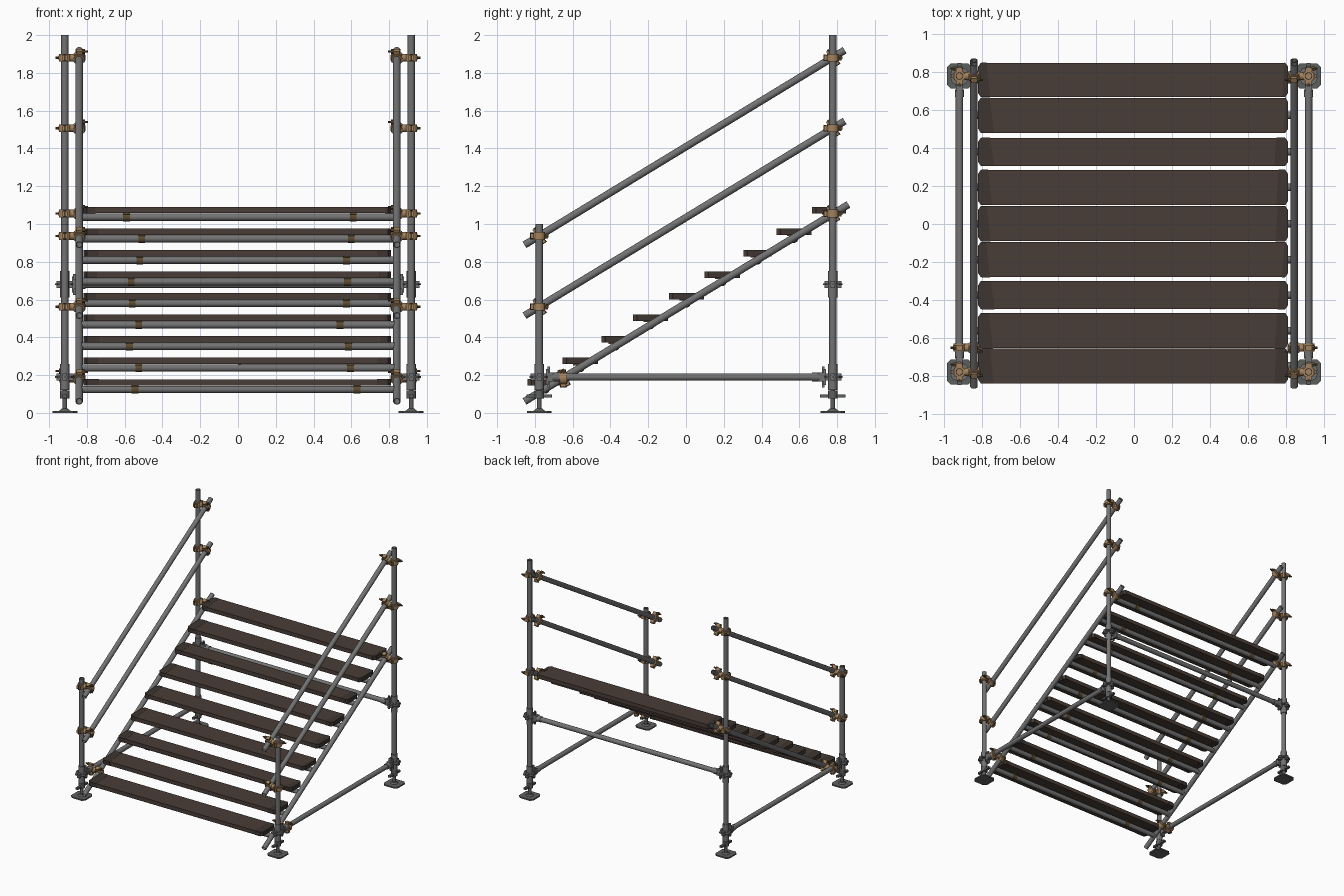
import bpy, bmesh, math, random
from mathutils import Vector, Matrix

if "Cube" in bpy.data.objects:
    bpy.data.objects.remove(bpy.data.objects["Cube"])

random.seed(4)

def mat(name, c):
    m = bpy.data.materials.new(name)
    m.diffuse_color = (*c, 1)
    m.use_nodes = True
    m.node_tree.nodes["Principled BSDF"].inputs["Base Color"].default_value = m.diffuse_color
    return m

STEEL = mat("galvanised steel", (0.17, 0.17, 0.17))
DARK = mat("dark cast steel", (0.11, 0.115, 0.11))
TAN = mat("coupler bronze", (0.36, 0.22, 0.11))
WOOD = mat("dark plank wood", (0.066, 0.047, 0.038))
WORN = mat("worn plank end", (0.047, 0.036, 0.030))
STRAP = mat("strap brown", (0.11, 0.07, 0.03))

def cyl(bm, a, b, r, seg=20, r2=None):
    a, b = Vector(a), Vector(b)
    d = b - a
    q = d.to_track_quat('Z', 'Y').to_matrix().to_4x4()
    bmesh.ops.create_cone(bm, cap_ends=True, segments=seg, radius1=r, radius2=r if r2 is None else r2,
                          depth=d.length, matrix=Matrix.Translation((a + b) / 2) @ q)

def pipe(bm, a, b, r, wall=0.004, seg=20):
    """open tube with a wall thickness"""
    a, b = Vector(a), Vector(b)
    q = (b - a).to_track_quat('Z', 'Y').to_matrix()
    rings = []
    for p, rad in ((a, r - wall), (a, r), (b, r), (b, r - wall)):
        rings.append([bm.verts.new(p + q @ Vector((rad * math.cos(t), rad * math.sin(t), 0)))
                      for t in (2 * math.pi * i / seg for i in range(seg))])
    for k in range(4):
        A, B = rings[k], rings[(k + 1) % 4]
        for i in range(seg):
            j = (i + 1) % seg
            bm.faces.new((A[i], A[j], B[j], B[i]))

def box(bm, c, s, rot=None):
    m = Matrix.Translation(c) @ (rot or Matrix()) @ Matrix.Diagonal((*s, 1))
    bmesh.ops.create_cube(bm, size=1, matrix=m)

def prism(bm, pts, z0, z1):
    lo = [bm.verts.new((x, y, z0)) for x, y in pts]
    hi = [bm.verts.new((x, y, z1)) for x, y in pts]
    n = len(pts)
    bm.faces.new(hi)
    bm.faces.new(lo[::-1])
    for i in range(n):
        bm.faces.new((lo[i], lo[(i + 1) % n], hi[(i + 1) % n], hi[i]))

def obj(name, bm, m):
    bmesh.ops.recalc_face_normals(bm, faces=bm.faces)
    me = bpy.data.meshes.new(name)
    bm.to_mesh(me)
    bm.free()
    for p in me.polygons:
        p.use_smooth = True
    me.set_sharp_from_angle(angle=math.radians(35))
    me.materials.append(m)
    o = bpy.data.objects.new(name, me)
    bpy.context.collection.objects.link(o)
    return o

PX, PY, RX, R = 0.917, 0.777, 0.841, 0.0195
SL = 0.608                                   # slope of rails
U = Vector((0, 1, SL)).normalized()          # rail direction
N = Vector((0, -SL, 1)).normalized()         # across the rail

def coupler(name, x, s, y, z, main):
    """swivel coupler: one clamp on 'main' axis tube at x, one on the sloping tube"""
    side = Vector((0, 1, 0)) if main.z else Vector((0, 0, 1))
    P, Q = Vector((x, y, z)), Vector((s * RX, y, z))
    bm, bolts = bmesh.new(), bmesh.new()
    X = Vector((s, 0, 0))
    for c, ax, sd, out in ((P, main, side, 1), (Q, U, N, -1)):
        pipe(bm, c - ax * 0.021, c + ax * 0.021, 0.030, 0.011)
        cyl(bm, c - ax * 0.012, c + ax * 0.012, 0.034)
        rot = Matrix((X, sd, ax)).transposed().to_4x4()
        for k in (1, -1):                    # flange ears
            box(bm, c + sd * k * 0.035, (0.03, 0.022, 0.028), rot)
        # eye bolt, nut and hinge pin
        e = c + sd * 0.039
        cyl(bolts, e - X * out * 0.02, e + X * out * 0.048, 0.006, 10)
        cyl(bolts, e + X * out * 0.016, e + X * out * 0.030, 0.013, 6)
        h = c - sd * 0.041
        cyl(bolts, h - ax * 0.018, h + ax * 0.018, 0.007, 10)
    cyl(bm, P - X * 0.025, Q + X * 0.025, 0.021)
    obj(name + "_clamp", bm, TAN)
    obj(name + "_bolts", bolts, STRAP)

def ledger_end(bm, p, d):
    """cast ledger head at post point p, d points from post along the ledger"""
    d = Vector(d)
    p = Vector(p)
    w = Vector((d.y, d.x, 0))
    rot = Matrix((d, w, Vector((0, 0, 1)))).transposed().to_4x4()
    box(bm, p + d * 0.062, (0.032, 0.034, 0.05), rot)
    box(bm, p + d * 0.043, (0.012, 0.04, 0.085), rot)
    box(bm, p + d * 0.05, (0.012, 0.014, 0.11), rot)   # wedge
    cyl(bm, p + d * 0.07, p + d * 0.11, 0.024)

Z = Vector((0, 0, 1))
for s, sn in ((-1, "left"), (1, "right")):
    for yy, yn, top in ((-PY, "front", 1.0), (PY, "back", 2.0)):
        x = s * PX
        n = f"{yn}_{sn}"
        # post
        bm = bmesh.new()
        pipe(bm, (x, yy, 0.12), (x, yy, top), R)
        obj(n + "_post", bm, STEEL)
        # base plate with cut corners, and jack
        bm = bmesh.new()
        a, c = 0.066, 0.046
        prism(bm, [(x + u, yy + v) for u, v in ((a, c), (c, a), (-c, a), (-a, c),
                                                (-a, -c), (-c, -a), (c, -a), (a, -c))], 0, 0.011)
        cyl(bm, (x, yy, 0.011), (x, yy, 0.022), 0.03, 20, 0.016)
        obj(n + "_base_plate", bm, DARK)
        bm = bmesh.new()
        cyl(bm, (x, yy, 0.01), (x, yy, 0.2), 0.013, 16)
        cyl(bm, (x, yy, 0.075), (x, yy, 0.118), 0.025, 16)
        box(bm, (x, yy, 0.09), (0.022, 0.135, 0.016))
        obj(n + "_jack_screw", bm, DARK)
        # node sleeves with flange
        bm = bmesh.new()
        for zc in ([0.19] if yy < 0 else [0.19, 0.68]):
            cyl(bm, (x, yy, zc - 0.07), (x, yy, zc + 0.07), 0.0245)
            cyl(bm, (x, yy, zc - 0.004), (x, yy, zc + 0.004), 0.052, 8)
            for k in range(4):
                t = k * math.pi / 2
                box(bm, (x + 0.034 * math.cos(t), yy + 0.034 * math.sin(t), zc),
                    (0.022, 0.022, 0.036))
        obj(n + "_node_sleeve", bm, STEEL)
        # couplers on the posts
        for i, zc in enumerate((0.937, 0.562) if yy < 0 else (1.88, 1.507, 1.055)):
            coupler(f"{n}_coupler_{i + 1}", x, s, yy, zc, Z)
    # side ledger
    bm = bmesh.new()
    cyl(bm, (s * PX, -PY + 0.09, 0.19), (s * PX, PY - 0.09, 0.19), R)
    ledger_end(bm, (s * PX, -PY, 0.19), (0, 1, 0))
    ledger_end(bm, (s * PX, PY, 0.19), (0, -1, 0))
    obj(sn + "_side_ledger", bm, STEEL)
    coupler(sn + "_ledger_coupler", s * PX, s, -0.65, 0.183, Vector((0, 1, 0)))
    # sloping tubes: stair stringer, middle rail, handrail
    for nm, z0, y0, y1 in (("stringer", 0.108, -0.855, 0.86), ("middle_rail", 0.562, -0.855, 0.84),
                           ("handrail", 0.937, -0.855, 0.84)):
        bm = bmesh.new()
        pipe(bm, (s * RX, y0, z0 + (y0 + PY) * SL), (s * RX, y1, z0 + (y1 + PY) * SL), R)
        obj(f"{sn}_{nm}", bm, STEEL)

# back cross ledger
bm = bmesh.new()
cyl(bm, (-PX + 0.09, PY, 0.68), (PX - 0.09, PY, 0.68), R)
ledger_end(bm, (-PX, PY, 0.68), (1, 0, 0))
ledger_end(bm, (PX, PY, 0.68), (-1, 0, 0))
obj("back_ledger", bm, STEEL)

# steps: (y centre, depth, left strap x, right strap x)
steps = [(-0.745, 0.184, -0.545, 0.63), (-0.56, 0.184, -0.525, 0.595), (-0.374, 0.147, -0.575, 0.585),
         (-0.187, 0.184, -0.525, 0.54), (0.002, 0.184, -0.56, 0.575), (0.192, 0.184, -0.565, 0.58),
         (0.379, 0.147, -0.52, 0.575), (0.571, 0.184, -0.51, 0.6), (0.757, 0.18, -0.59, 0.61)]
for i, (y, d, xa, xb) in enumerate(steps):
    top = 0.178 + i * 0.114
    h = d / 2
    bm = bmesh.new()
    prism(bm, [(-0.805, -h + y), (0.795, -h + y), (0.805, -h + y + 0.015), (0.805, h + y - 0.015),
               (0.795, h + y), (-0.805, h + y), (-0.815, h + y - 0.015), (-0.815, -h + y + 0.015)],
          top - 0.033, top)
    obj(f"step_{i + 1}_plank", bm, WOOD)
    # worn end plates
    bm = bmesh.new()
    e = random.uniform(0.73, 0.76)
    prism(bm, [(-0.819, y - h + 0.02), (-0.8, y - h - 0.001), (-e, y - h - 0.001), (-e - 0.02, y + h + 0.001),
               (-0.8, y + h + 0.001), (-0.819, y + h - 0.02)], top - 0.034, top + 0.001)
    f = random.uniform(0.73, 0.79)
    prism(bm, [(f, y - h - 0.001), (0.793, y - h - 0.001), (0.809, y - h + 0.02), (0.809, y + h - 0.02),
               (0.793, y + h + 0.001), (f + 0.012, y + h + 0.001)], top - 0.034, top + 0.001)
    obj(f"step_{i + 1}_worn_ends", bm, WORN)
    # bearer tube, with fixing straps
    zt = top - 0.054
    bm = bmesh.new()
    cyl(bm, (-RX + 0.012, y, zt), (RX - 0.012, y, zt), R)
    obj(f"step_{i + 1}_bearer", bm, STEEL)
    bm = bmesh.new()
    for x in (xa, xb):
        cyl(bm, (x - 0.018, y, zt), (x + 0.018, y, zt), 0.0225)
        box(bm, (x, y, top - 0.036), (0.036, 0.075, 0.008))
    obj(f"step_{i + 1}_straps", bm, STRAP)
